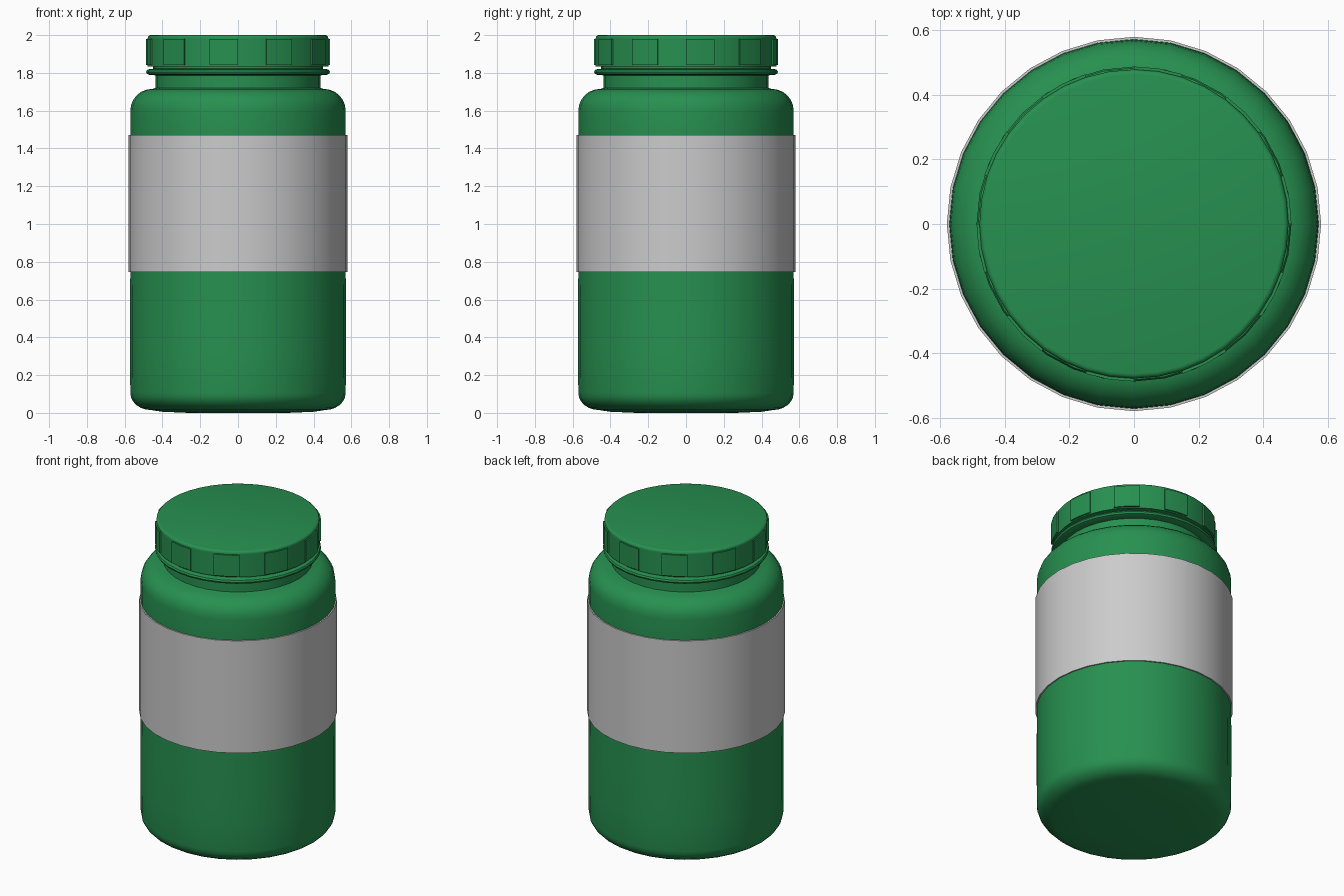
import bpy, bmesh, math

if "Cube" in bpy.data.objects:
    bpy.data.objects.remove(bpy.data.objects["Cube"])


def lathe(bm, profile, segs):
    """Revolve (radius, z) points round z; radius 0 becomes a pole. Returns face rows."""
    rings = []
    for r, z in profile:
        n = 1 if r == 0 else segs
        rings.append([bm.verts.new((r * math.cos(2 * math.pi * i / segs),
                                    r * math.sin(2 * math.pi * i / segs), z))
                      for i in range(n)])
    rows = []
    for a, b in zip(rings, rings[1:]):
        row = []
        for i in range(segs):
            j = (i + 1) % segs
            quad = [a[i % len(a)], a[j % len(a)], b[j % len(b)], b[i % len(b)]]
            row.append(bm.faces.new(list(dict.fromkeys(quad))))
        rows.append(row)
    return rows


def arc(cx, cz, rx, rz, a0, a1, n=6):
    """Elliptical arc in the (radius, z) plane, angles in degrees."""
    steps = [math.radians(a0 + (a1 - a0) * i / n) for i in range(n + 1)]
    return [(cx + rx * math.cos(t), cz + rz * math.sin(t)) for t in steps]


def finish(bm, name, mat=None, angle=35):
    mesh = bpy.data.meshes.new(name)
    bm.to_mesh(mesh)
    bm.free()
    ob = bpy.data.objects.new(name, mesh)
    bpy.context.collection.objects.link(ob)
    if mat:
        mesh.materials.append(mat)
    bpy.ops.object.select_all(action='DESELECT')
    ob.select_set(True)
    bpy.context.view_layer.objects.active = ob
    bpy.ops.object.shade_smooth_by_angle(angle=math.radians(angle))
    return ob


green = bpy.data.materials.new("green_plastic")
green.diffuse_color = (0.02, 0.28, 0.08, 1)
green.use_nodes = True
green.node_tree.nodes["Principled BSDF"].inputs["Base Color"].default_value = green.diffuse_color

# Bottle: rounded base, straight wall, rounded shoulder, neck with a collar
bm = bmesh.new()
lathe(bm, [(0, 0), (0.26, 0.0), (0.40, 0.006)]
      + arc(0.46, 0.105, 0.11, 0.09, -90, 0)
      + [(0.572, 0.30), (0.572, 0.58), (0.57, 0.75), (0.57, 1.47)]
      + arc(0.455, 1.60, 0.115, 0.115, 0, 90)
      + [(0.437, 1.72), (0.437, 1.787)]
      + arc(0.47, 1.805, 0.017, 0.015, -90, 90, 4)
      + [(0.45, 1.822), (0.45, 1.86)], 32)
finish(bm, "bottle", green)

# Label: band wrapped round the wall
bm = bmesh.new()
lathe(bm, [(0.571, 0.745), (0.579, 0.745), (0.579, 1.47), (0.571, 1.47)], 32)
finish(bm, "label")

# Cap: disc with ten raised grip panels
bm = bmesh.new()
rows = lathe(bm, [(0, 1.85), (0.44, 1.85), (0.44, 1.835), (0.478, 1.835), (0.478, 1.842),
                  (0.478, 1.98)]
             + arc(0.463, 1.985, 0.015, 0.015, 0, 90, 3)
             + [(0, 2.0)], 40)
panels = [f for i, f in enumerate(rows[4]) if i % 4 < 2]
new = bmesh.ops.extrude_face_region(bm, geom=panels)["geom"]
for v in (g for g in new if isinstance(g, bmesh.types.BMVert)):
    v.co.xy *= 0.487 / 0.478
bmesh.ops.delete(bm, geom=panels, context='FACES_ONLY')
finish(bm, "cap", green)
